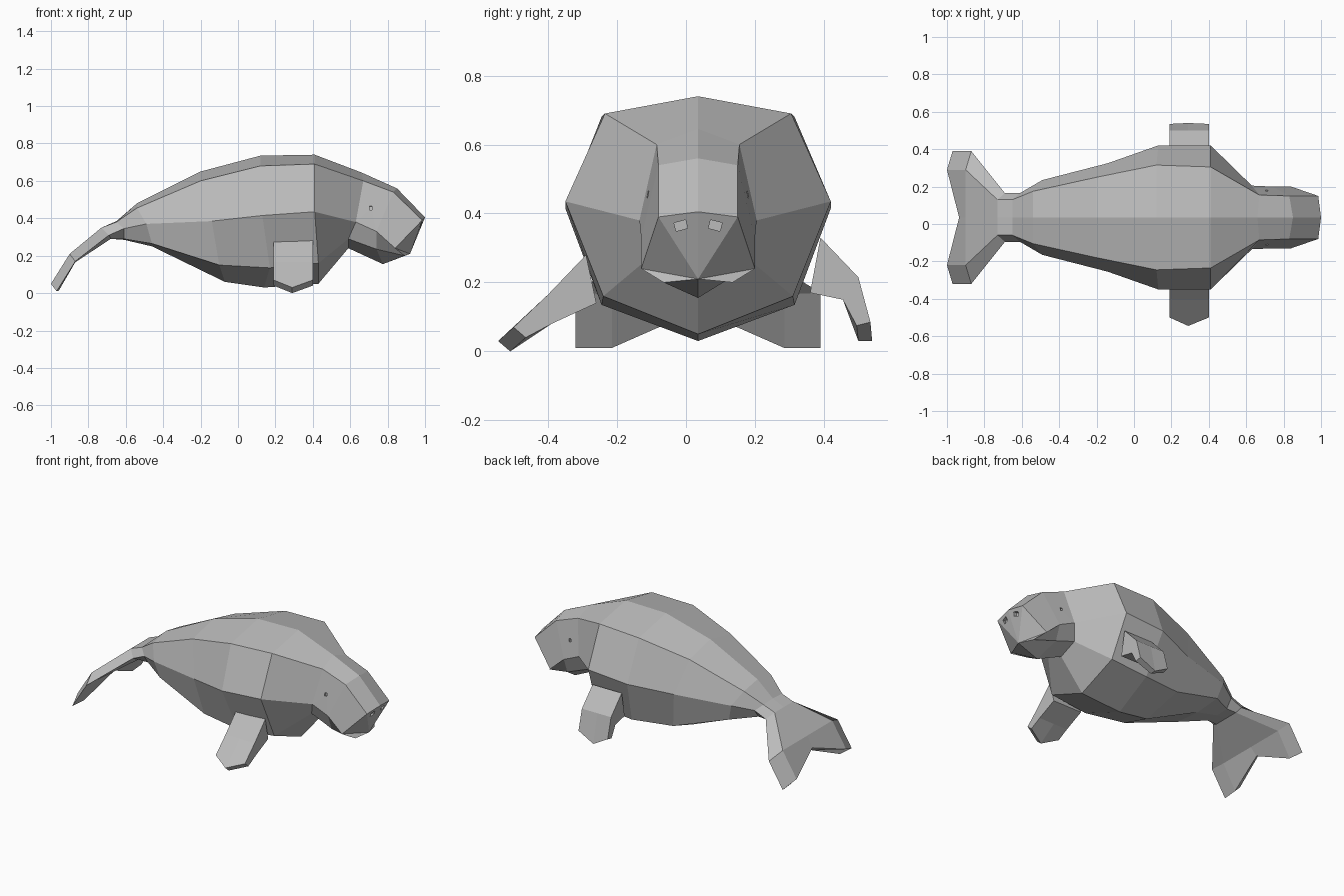
import bpy
import bmesh
from mathutils import Matrix

default = bpy.data.objects.get("Cube")
if default:
    bpy.data.objects.remove(default, do_unlink=True)

MIDDLE = 0.035  # the body's centre plane lies slightly to one side

grey = bpy.data.materials.new("skin grey")
grey.use_nodes = True
colour = (0.5, 0.5, 0.5, 1)
grey.diffuse_color = colour
grey.node_tree.nodes["Principled BSDF"].inputs["Base Color"].default_value = colour


def finish(bm, name):
    """Turn a bmesh into a flat shaded object with the skin material."""
    bmesh.ops.recalc_face_normals(bm, faces=bm.faces)
    mesh = bpy.data.meshes.new(name)
    bm.to_mesh(mesh)
    bm.free()
    mesh.materials.append(grey)
    obj = bpy.data.objects.new(name, mesh)
    bpy.context.collection.objects.link(obj)
    return obj


def bridge(bm, rings):
    """Join neighbouring rings of vertices with quads."""
    for first, second in zip(rings, rings[1:]):
        count = len(first)
        for i in range(count):
            j = (i + 1) % count
            bm.faces.new((first[i], first[j], second[j], second[i]))


# Contour lines of the body, each running from tail tip to nose
back_ridge = [(-.935, .14), (-.9, .21), (-.73, .35), (-.65, .385), (-.54, .48), (-.2, .65),
              (.12, .735), (.41, .74), (.66, .645), (.85, .56), (1, .405)]
shoulder_line = [(-1, .255, .05), (-.9, .255, .21), (-.73, .095, .35), (-.65, .095, .38),
                 (-.54, .14, .455), (-.2, .215, .6), (.12, .28, .68), (.41, .27, .69),
                 (.67, .12, .6), (.83, .115, .54), (.985, .115, .39)]
flank_line = [(-.97, .355, .01), (-.87, .355, .17), (-.69, .13, .31), (-.61, .13, .345),
              (-.49, .2, .37), (-.14, .29, .385), (.13, .385, .415), (.41, .385, .435),
              (.63, .17, .38), (.74, .165, .33), (.84, .165, .24)]
lower_line = [(-.96, .25, .01), (-.87, .25, .165), (-.68, .09, .29), (-.61, .09, .29),
              (-.46, .18, .265), (-.1, .24, .15), (.17, .28, .135), (.43, .275, .16),
              (.59, .12, .29), (.74, .13, .235), (.89, .1, .2)]
belly_ridge = [(-.915, .12), (-.87, .165), (-.68, .29), (-.61, .285), (-.46, .25), (-.07, .06),
               (.14, .03), (.43, .05), (.59, .24), (.775, .155), (.92, .21)]


def build_body():
    bm = bmesh.new()
    rings = []
    for top, shoulder, flank, lower, bottom in zip(
            back_ridge, shoulder_line, flank_line, lower_line, belly_ridge):
        half = (shoulder, flank, lower)
        points = [(top[0], 0, top[1]), *half, (bottom[0], 0, bottom[1])]
        points += [(x, -y, z) for x, y, z in reversed(half)]
        rings.append([bm.verts.new((x, y + MIDDLE, z)) for x, y, z in points])
    bridge(bm, rings)
    # Close the tail and the face with fans around the lowest point
    for ring in (rings[0], rings[-1]):
        fan = ring[5:] + ring[:4]
        for a, b in zip(fan, fan[1:]):
            bm.faces.new((ring[4], a, b))
    return finish(bm, "body")


def build_flipper(name, outer, inner):
    """Paddle from (y, z) points down its outer and inner side; the last is the tip."""
    bm = bmesh.new()
    columns = (.19, .29, .4)
    rings = []
    last = len(outer) - 2
    for i in range(last + 1):
        ring = []
        for side, order in ((outer, columns), (inner, columns[::-1])):
            for x in order:
                y, z = side[i + 1] if i == last and x == columns[1] else side[i]
                ring.append(bm.verts.new((x, y, z)))
        rings.append(ring)
    bridge(bm, rings)
    # Two quads close each end
    for ring in (rings[0], rings[-1]):
        bm.faces.new((ring[0], ring[1], ring[4], ring[5]))
        bm.faces.new((ring[1], ring[2], ring[3], ring[4]))
    return finish(bm, name)


def carve(body, spots):
    """Cut small box-shaped dents into the body."""
    bm = bmesh.new()
    for place, size, tilt in spots:
        matrix = (Matrix.Translation(place) @ Matrix.Rotation(tilt, 4, 'X')
                  @ Matrix.Diagonal((*size, 1)))
        bmesh.ops.create_cube(bm, size=1, matrix=matrix)
    cutter = finish(bm, "dent_cutter")
    cutter.hide_render = True
    dents = body.modifiers.new("dents", 'BOOLEAN')
    dents.operation = 'DIFFERENCE'
    dents.solver = 'EXACT'
    dents.object = cutter
    bpy.context.view_layer.objects.active = body
    bpy.ops.object.modifier_apply(modifier=dents.name)
    bpy.data.objects.remove(cutter, do_unlink=True)


body = build_body()

# Eyes and nostrils, one of each per side
spots = []
for side in (-1, 1):
    spots.append(((.71, MIDDLE + side * .145, .455), (.015, .03, .02), side * .2))
    spots.append(((.98, MIDDLE + side * .05, .365), (.035, .035, .025), side * -.25))
carve(body, spots)

# Flippers, each in its own pose
build_flipper("right_flipper",
              [(-.29, .28), (-.4, .165), (-.5, .07), (-.545, .03)],
              [(-.26, .14), (-.39, .08), (-.465, .04), (-.51, 0)])
build_flipper("left_flipper",
              [(.39, .33), (.5, .215), (.535, .085), (.54, .03)],
              [(.36, .17), (.455, .15), (.495, .075), (.5, .03)])
